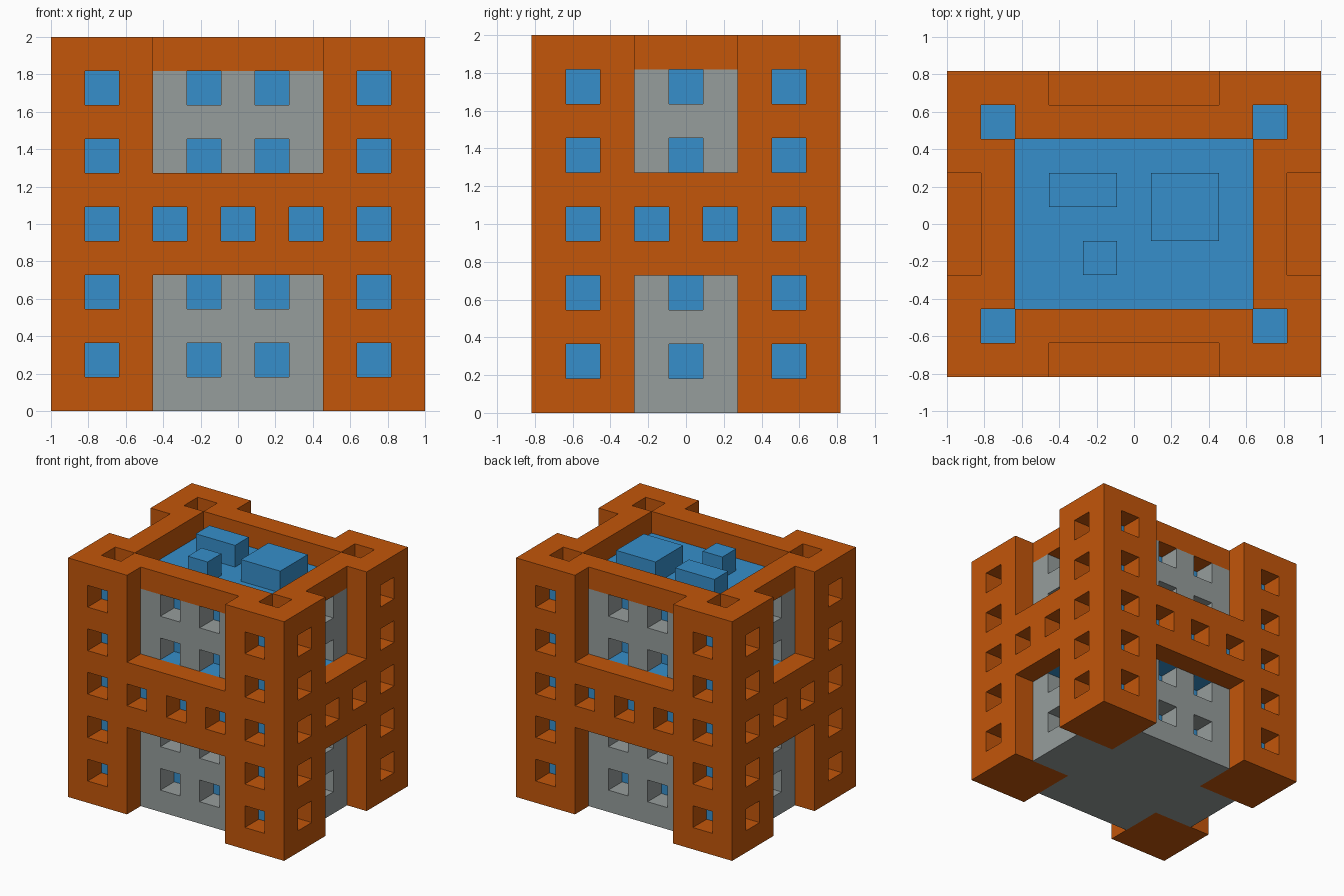
import bpy
import bmesh
from mathutils import Vector

cube = bpy.data.objects.get("Cube")
if cube:
    bpy.data.objects.remove(cube, do_unlink=True)

# The building sits on a grid of 11 x 9 x 11 modules
NX, NY, NZ = 11, 9, 11
U = 2 / 11
cells = {}


def fill(x0, x1, y0, y1, z0, z1, part):
    """Set a block of modules to a part, or carve it away with None."""
    for i in range(x0, x1):
        for j in range(y0, y1):
            for k in range(z0, z1):
                if part:
                    cells[i, j, k] = part
                else:
                    cells.pop((i, j, k), None)


def mirrored(x0, x1, y0, y1, z0, z1, part):
    """Fill a block and its reflections across both vertical middle planes."""
    for xa, xb in {(x0, x1), (NX - x1, NX - x0)}:
        for ya, yb in {(y0, y1), (NY - y1, NY - y0)}:
            fill(xa, xb, ya, yb, z0, z1, part)


def cross(z0, z1, part):
    """Plus-shaped plan that fits between the corner towers."""
    fill(3, 8, 1, 8, z0, z1, part)
    fill(1, 10, 3, 6, z0, z1, part)


# Outer frame block with recessed bays above and below the middle belt
fill(0, NX, 0, NY, 0, NZ, "outer_frame")
for z0, z1 in ((0, 4), (7, 11)):
    mirrored(3, 8, 0, 1, z0, z1, None)
    mirrored(0, 1, 3, 6, z0, z1, None)

# Recessed walls on both storeys
cross(0, 4, "recessed_walls")
cross(7, 10, "recessed_walls")

# Glass core, its band behind the belt, and columns inside the towers
fill(2, 9, 2, 7, 1, 10, "glass_core")
cross(4, 7, "glass_core")
mirrored(1, 2, 1, 2, 1, 10, "glass_core")

# Roof well and skylight openings in the tower tops
fill(2, 9, 2, 7, 10, 11, None)
mirrored(1, 2, 1, 2, 10, 11, None)

# Window openings, one module deep
for k in (1, 3, 5, 7, 9):
    mirrored(1, 2, 0, 1, k, k + 1, None)
    mirrored(0, 1, 1, 2, k, k + 1, None)
    if k != 5:
        mirrored(4, 5, 1, 2, k, k + 1, None)
        mirrored(1, 2, 4, 5, k, k + 1, None)
for i in (3, 5):
    mirrored(i, i + 1, 0, 1, 5, 6, None)
mirrored(0, 1, 3, 4, 5, 6, None)

# Rooftop units
fill(6, 8, 4, 6, 10, 11, "roof_units")
fill(3, 5, 5, 6, 10, 11, "roof_units")
fill(4, 5, 3, 4, 10, 11, "roof_units")


def make_material(name, rgb):
    mat = bpy.data.materials.new(name)
    mat.use_nodes = True
    color = (*rgb, 1)
    mat.diffuse_color = color
    mat.node_tree.nodes["Principled BSDF"].inputs["Base Color"].default_value = color
    return mat


orange = make_material("burnt orange", (0.546, 0.093, 0.003))
grey = make_material("concrete grey", (0.305, 0.337, 0.333))
blue = make_material("sky blue", (0.037, 0.275, 0.597))


def build_part(part, mat):
    """Skin the exposed sides of one part's modules as a flat-faced mesh."""
    bm = bmesh.new()
    verts = {}

    def corner(p):
        if p not in verts:
            verts[p] = bm.verts.new(((p[0] - NX / 2) * U, (p[1] - NY / 2) * U, p[2] * U))
        return verts[p]

    for cell, owner in cells.items():
        if owner != part:
            continue
        for axis in range(3):
            a, b = (axis + 1) % 3, (axis + 2) % 3
            for side in (0, 1):
                near = list(cell)
                near[axis] += 2 * side - 1
                if tuple(near) in cells:
                    continue
                loop = []
                for da, db in ((0, 0), (1, 0), (1, 1), (0, 1)):
                    p = list(cell)
                    p[axis] += side
                    p[a] += da
                    p[b] += db
                    loop.append(corner(tuple(p)))
                bm.faces.new(loop if side else loop[::-1])
    mesh = bpy.data.meshes.new(part)
    bm.to_mesh(mesh)
    bm.free()
    mesh.materials.append(mat)
    bpy.context.collection.objects.link(bpy.data.objects.new(part, mesh))


build_part("outer_frame", orange)
build_part("recessed_walls", grey)
build_part("glass_core", blue)
build_part("roof_units", blue)
